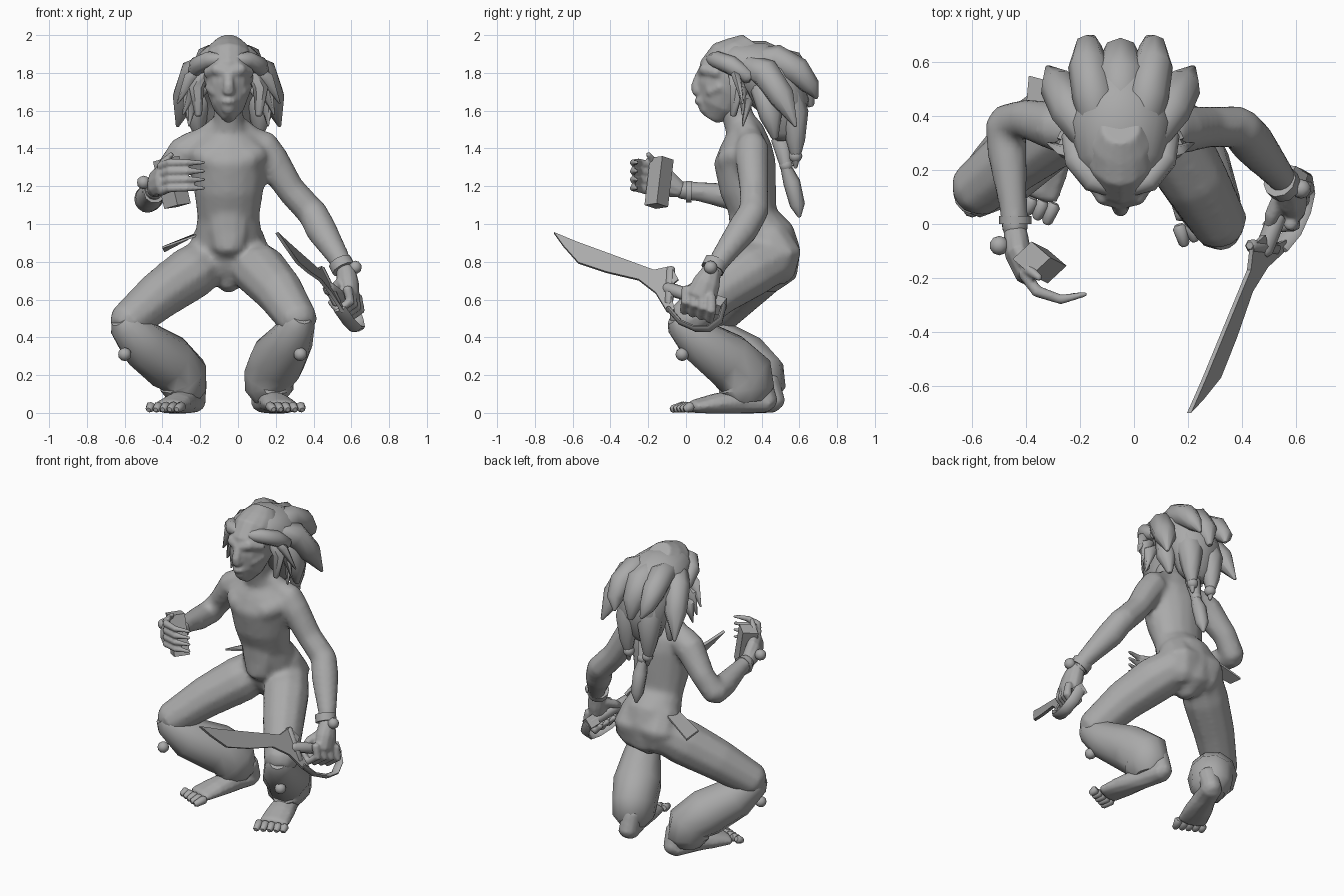
import bpy, bmesh, math
from mathutils import Vector

cube = bpy.data.objects.get("Cube")
if cube:
    bpy.data.objects.remove(cube, do_unlink=True)

CX = -0.05  # middle of the body
made = []
clay = bpy.data.materials.new("plain grey")
clay.use_nodes = True
shade = (0.4, 0.4, 0.4, 1)
clay.diffuse_color = shade
clay.node_tree.nodes["Principled BSDF"].inputs["Base Color"].default_value = shade


def finish(name, bm, angle=50):
    bmesh.ops.recalc_face_normals(bm, faces=bm.faces)
    mesh = bpy.data.meshes.new(name)
    bm.to_mesh(mesh)
    bm.free()
    mesh.materials.append(clay)
    obj = bpy.data.objects.new(name, mesh)
    bpy.context.collection.objects.link(obj)
    bpy.ops.object.select_all(action="DESELECT")
    obj.select_set(True)
    bpy.context.view_layer.objects.active = obj
    bpy.ops.object.shade_smooth_by_angle(angle=math.radians(angle))
    made.append(obj)


def fuse(name, start, voxel, rounds):
    """Join every part made since start into one continuous skin."""
    bpy.ops.object.select_all(action="DESELECT")
    for part in made[start:]:
        part.select_set(True)
    skin = made[start]
    bpy.context.view_layer.objects.active = skin
    bpy.ops.object.join()
    del made[start + 1:]
    skin.name = name
    remesh = skin.modifiers.new("one skin", "REMESH")
    remesh.mode, remesh.voxel_size, remesh.use_smooth_shade = "VOXEL", voxel, True
    soften = skin.modifiers.new("soften", "SMOOTH")
    soften.factor, soften.iterations = 0.5, rounds


def loft(name, points, sides=10, rounded=True):
    """Skin elliptical rings along a path of (x, y, z, radius[, second radius])."""
    centres = [Vector(p[:3]) for p in points]
    sizes = [(p[3], p[-1]) for p in points]
    last = len(points) - 1
    ways = [(centres[min(i + 1, last)] - centres[max(i - 1, 0)]).normalized() for i in range(last + 1)]
    rings = list(zip(centres, ways, sizes))
    if rounded:
        for end, sign in ((0, -1), (last, 1)):
            c, w, (a, b) = centres[end], ways[end], sizes[end]
            ring = (c + w * sign * min(a, b) * 0.5, w, (a * 0.6, b * 0.6))
            rings.insert(0 if sign < 0 else len(rings), ring)
    side = Vector((1, 0, 0)) if abs(ways[0].x) < 0.8 else Vector((0, 1, 0))
    bm = bmesh.new()
    loops = []
    for c, w, (a, b) in rings:
        side = (side - w * side.dot(w)).normalized()
        other = w.cross(side)
        turns = [math.tau * k / sides for k in range(sides)]
        loops.append([bm.verts.new(c + side * a * math.cos(t) + other * b * math.sin(t)) for t in turns])
    for low, high in zip(loops, loops[1:]):
        for k in range(sides):
            n = (k + 1) % sides
            bm.faces.new((low[k], low[n], high[n], high[k]))
    bm.faces.new(loops[0])
    bm.faces.new(loops[-1])
    finish(name, bm)


def pair(name, points, **options):
    """Two lofts mirrored about the middle of the body; x is the offset from it."""
    for label, s in (("left_", 1), ("right_", -1)):
        loft(label + name, [(CX + s * p[0], *p[1:]) for p in points], **options)


def bead(name, place):
    bm = bmesh.new()
    bmesh.ops.create_icosphere(bm, subdivisions=2, radius=.036)
    bmesh.ops.translate(bm, verts=bm.verts, vec=place)
    finish(name, bm)


def plate(name, corners, push):
    """Flat outline thickened along the push direction."""
    bm = bmesh.new()
    face = bm.faces.new([bm.verts.new(c) for c in corners])
    extra = bmesh.ops.extrude_face_region(bm, geom=[face], use_keep_orig=True)["geom"]
    moved = [g for g in extra if isinstance(g, bmesh.types.BMVert)]
    bmesh.ops.translate(bm, verts=moved, vec=push)
    finish(name, bm, 30)


# Body: torso rows are centre y, height, half width, half depth
body = [(.42, .67, .05, .07), (.45, .74, .13, .14), (.45, .84, .18, .16), (.42, .93, .18, .16),
        (.365, 1.04, .165, .12), (.33, 1.18, .185, .15), (.31, 1.33, .205, .165), (.32, 1.42, .2, .135),
        (.31, 1.5, .11, .1), (.28, 1.55, .08, .085), (.25, 1.65, .075, .085)]
loft("torso", [(CX, *row) for row in body], sides=16)
pair("buttock", [(.08, .43, .94, .11), (.09, .49, .83, .13), (.08, .48, .74, .1)])
pair("chest_muscle", [(.04, .22, 1.34, .06), (.1, .23, 1.34, .07), (.16, .27, 1.37, .06)])
pair("neck_slope", [(.03, .31, 1.53, .06), (.12, .34, 1.45, .07), (.2, .35, 1.41, .08)])
loft("belly", [(CX, .3, .87, .09, .07), (CX, .29, .97, .11, .06), (CX, .28, 1.1, .1, .06)])
loft("left_upper_arm", [(.13, .35, 1.41, .09), (.18, .35, 1.34, .09), (.28, .36, 1.18, .078),
                        (.39, .36, 1.06, .08)])
loft("left_forearm", [(.39, .36, 1.07, .08), (.44, .3, .97, .085), (.54, .18, .81, .058), (.57, .14, .74, .05)])
loft("right_upper_arm", [(-.22, .35, 1.41, .09), (-.28, .36, 1.38, .095), (-.4, .39, 1.23, .075),
                         (-.48, .37, 1.12, .075)])
loft("right_forearm", [(-.48, .38, 1.13, .075), (-.47, .26, 1.14, .075), (-.45, .08, 1.17, .055),
                       (-.44, -.03, 1.18, .05)])
loft("left_thigh", [(.05, .46, .81, .13), (.12, .34, .75, .145), (.22, .17, .64, .13), (.325, -.01, .48, .105)])
loft("right_thigh", [(-.15, .46, .81, .13), (-.25, .38, .74, .145), (-.42, .26, .62, .13), (-.595, .12, .47, .105)])
fuse("body", 0, .018, 5)

# Head and face
start = len(made)
skull = [(.14, 1.57, .04, .06), (.17, 1.62, .085, .11), (.2, 1.7, .115, .15), (.23, 1.77, .13, .18),
         (.29, 1.85, .14, .18), (.33, 1.91, .12, .13)]
loft("head", [(CX, *row) for row in skull], sides=16)
loft("muzzle", [(CX, .11, 1.6, .04), (CX, .11, 1.65, .055), (CX, .11, 1.7, .05)])
loft("nose", [(CX, .08, 1.79, .03), (CX, .055, 1.73, .03), (CX, .065, 1.7, .035)], sides=8)
loft("lips", [(CX - .03, .07, 1.65, .012), (CX, .06, 1.65, .018), (CX + .03, .07, 1.65, .012)], sides=8)
pair("brow", [(.01, .085, 1.8, .03), (.06, .1, 1.82, .035), (.11, .17, 1.8, .03)], sides=8)
pair("cheek", [(.06, .13, 1.7, .04), (.09, .19, 1.73, .04)], sides=8)
fuse("head", start, .01, 3)

# Swept back hair with thick locks
crown = [(.17, 1.87, .1, .05), (.24, 1.87, .16, .1), (.35, 1.82, .19, .165), (.45, 1.77, .19, .18),
         (.52, 1.63, .17, .14), (.52, 1.48, .12, .08)]
loft("hair_cap", [(CX, *row) for row in crown], sides=16)
pair("forehead_curl", [(.03, .13, 1.87, .03), (.1, .16, 1.87, .045), (.16, .24, 1.84, .05), (.18, .33, 1.78, .04)])
loft("middle_lock", [(CX, .42, 1.85, .1), (CX, .55, 1.82, .1), (CX, .63, 1.73, .07), (CX, .66, 1.63, .02)], sides=8)
pair("top_lock", [(.08, .36, 1.86, .07), (.1, .48, 1.87, .08), (.12, .59, 1.81, .075),
                  (.12, .66, 1.73, .05), (.1, .69, 1.67, .012)], sides=8)
pair("outer_lock", [(.12, .32, 1.84, .06), (.18, .42, 1.8, .08), (.23, .51, 1.67, .07),
                    (.27, .58, 1.52, .01)], sides=8)
pair("back_lock", [(.06, .5, 1.78, .09), (.08, .57, 1.58, .08), (.08, .58, 1.44, .05),
                   (.07, .58, 1.3, .01)], sides=8)
pair("low_lock", [(.14, .4, 1.72, .06), (.17, .45, 1.57, .06), (.16, .47, 1.46, .02)], sides=8)
loft("long_braid", [(CX, .5, 1.45, .05), (CX, .53, 1.3, .03), (CX, .56, 1.22, .045),
                    (CX, .59, 1.1, .04), (CX, .6, 1.04, .01)], sides=8)
for i in range(3):
    drop = i * .06
    pair("temple_leaf_%d" % i, [(.12, .24 + drop / 2, 1.84 - drop, .02), (.2, .27 + drop / 2, 1.77 - drop, .04, .025),
                                (.27 - drop / 2, .3, 1.64 - drop, .005)], sides=6)
pair("ear", [(.13, .25, 1.8, .03), (.17, .27, 1.72, .04), (.16, .25, 1.58, .02)], sides=6)

# Wrist cuffs
loft("left_cuff", [(.54, .16, .8, .065), (.56, .14, .76, .065)], rounded=False)
loft("right_cuff", [(-.44, .03, 1.17, .06), (-.44, 0, 1.17, .06)], rounded=False)

# Right hand holding a box
start = len(made)
loft("right_palm", [(-.44, -.03, 1.18, .045), (-.43, -.11, 1.22, .05, .08), (-.4, -.19, 1.24, .04, .08)])
for i in range(4):
    z = 1.17 + i * .045
    loft("right_finger", [(-.41, -.18, z, .024), (-.36, -.25, z + .02, .023),
                          (-.27, -.28, z + .02, .019), (-.18, -.26, z + .02, .01)], sides=8)
loft("right_thumb", [(-.43, -.1, 1.26, .028), (-.39, -.17, 1.33, .022), (-.35, -.2, 1.37, .014)], sides=8)
fuse("right_hand", start, .008, 2)
plate("box", [(-.45, -.13, 1.33), (-.38, -.19, 1.35), (-.32, -.22, 1.1), (-.39, -.16, 1.08)], (.07, .065, .01))


# Sword lies in one tilted plane, drawn by y and z
def blade_point(y, z):
    return (.84 + .226 * y - .51 * z, y, z)


outline = [(-.7, .95), (-.58, .9), (-.17, .75), (-.08, .77), (-.04, .7), (-.09, .66), (-.06, .54), (-.1, .53),
           (-.16, .63), (-.25, .7), (-.42, .74), (-.57, .79), (-.65, .88)]
plate("sword_blade", [blade_point(*p) for p in outline], (.015, 0, .008))
bow = [(-.09, .55), (-.03, .48), (.05, .445), (.12, .445), (.18, .49), (.2, .57)]
loft("sword_hand_guard", [(*blade_point(*p), .035, .014) for p in bow], sides=8, rounded=False)
loft("sword_cross_guard", [(*blade_point(-.08, .76), .025), (*blade_point(-.09, .58), .025)], sides=6)
loft("sword_grip", [(*blade_point(-.1, .66), .035), (*blade_point(.18, .57), .035)], sides=8)
loft("sword_pommel", [(*blade_point(.14, .58), .05), (*blade_point(.2, .56), .05)], sides=4, rounded=False)

# Left hand around the grip
start = len(made)
loft("left_palm", [(.57, .14, .76, .05), (.58, .11, .69, .06, .075), (.59, .08, .61, .055, .085)])
for i in range(4):
    y = i * .045
    x, _, z = blade_point(y, .61 - y / 3)
    loft("left_finger", [(x + .05, y, z + .05, .026), (x + .065, y, z - .02, .028),
                         (x, y - .01, z - .07, .025), (x - .04, y, z - .02, .018)], sides=8)
loft("left_thumb", [(.54, .1, .69, .028), (.51, .03, .66, .028), (.5, -.02, .63, .018)], sides=8)
fuse("left_hand", start, .009, 2)

# Flared trouser legs
loft("left_flare", [(.325, -.03, .48, .085), (.28, .07, .38, .12), (.21, .22, .28, .15),
                    (.165, .31, .2, .135, .16), (.165, .32, .12, .13, .15)])
loft("right_flare", [(-.595, .11, .47, .095), (-.5, .18, .36, .13), (-.37, .31, .27, .15),
                     (-.29, .38, .2, .135, .15), (-.29, .39, .12, .125, .14)])


# Feet with five toes each
def foot(label, heel, toe, outward):
    start = len(made)
    heel, toe = Vector(heel), Vector(toe)
    across = Vector((outward, 0.25, 0))
    lift = Vector((0, 0, .02))
    loft(label + "sole", [(*heel, .065, .05), (*(heel.lerp(toe, .3) + lift), .07, .07),
                          (*(heel.lerp(toe, .65) + lift / 2), .09, .055), (*heel.lerp(toe, .92), .095, .035)])
    loft(label + "ankle", [(*heel, .06), (heel.x, heel.y - .04, .17, .065)])
    fuse(label + "foot", start, .012, 3)
    for i in range(5):
        root = toe + across * (i - 2) * .04
        tip = root + (toe - heel).normalized() * (.06 - i * .008)
        loft(label + "toe_%d" % i, [(root.x, root.y, .034, .027), (tip.x, tip.y, .02, .02)], sides=8)


foot("left_", (.13, .43, .05), (.25, .005, .032), 1)
foot("right_", (-.23, .47, .05), (-.38, .085, .032), -1)

# Beads at the wrists, knees and braids
for name, place in (("left_wrist", (.62, .13, .77)), ("right_wrist", (-.5, -.08, 1.22)),
                    ("left_knee", (.33, -.02, .31)), ("right_knee", (-.6, .06, .31)), ("braid", (CX, .53, 1.31)),
                    ("left_lock", (.02, .58, 1.36)), ("right_lock", (-.12, .58, 1.36))):
    bead(name + "_bead", place)

# Hip flap
plate("right_hip_flap", [(-.2, .5, .95), (-.2, .38, .94), (-.4, .44, .87), (-.39, .55, .85)], (0, 0, .012))
